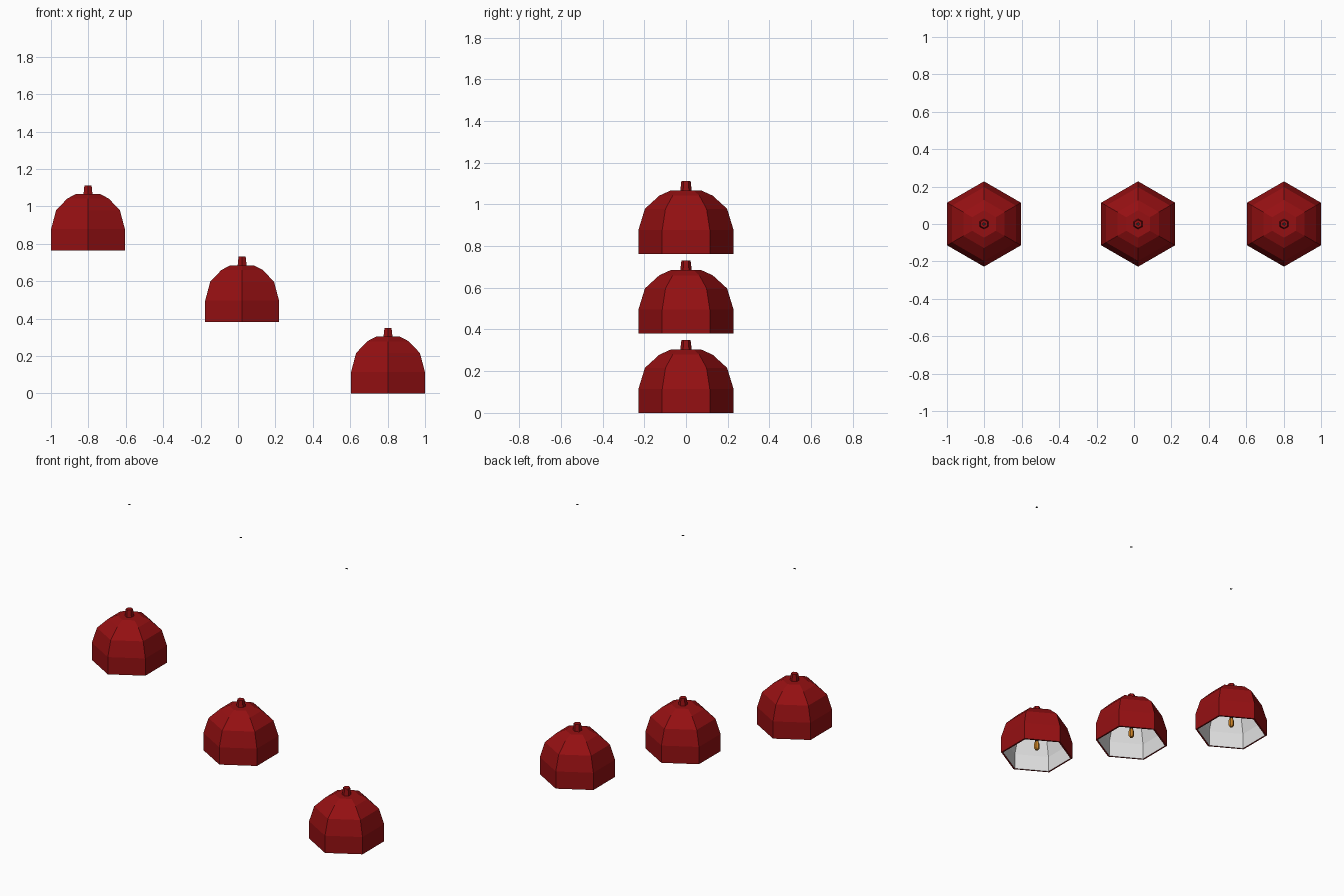
import bpy, bmesh
from math import sin, cos, pi

cube = bpy.data.objects.get("Cube")
if cube:
    bpy.data.objects.remove(cube, do_unlink=True)


def material(name, rgb):
    m = bpy.data.materials.new(name)
    m.use_nodes = True
    m.diffuse_color = (*rgb, 1)
    m.node_tree.nodes["Principled BSDF"].inputs["Base Color"].default_value = (*rgb, 1)
    return m


RED = material("deep red", (0.30, 0.005, 0.006))
WHITE = material("white lining", (0.75, 0.75, 0.75))
AMBER = material("amber bulb", (0.60, 0.23, 0.02))
DARK = material("dark fitting", (0.02, 0.02, 0.02))

SIDES = 6
CEILING = 1.81


def loft(name, profile, mats, x, z, cap_start=True, lining_from=None):
    """Stack six-sided rings from (radius, height) pairs and close the ends."""
    bm = bmesh.new()
    rings = []
    for r, h in profile:
        rings.append([bm.verts.new((r * cos(pi / 2 + k * 2 * pi / SIDES),
                                    r * sin(pi / 2 + k * 2 * pi / SIDES), h))
                      for k in range(SIDES)])
    for i, (a, b) in enumerate(zip(rings, rings[1:])):
        for k in range(SIDES):
            n = (k + 1) % SIDES
            f = bm.faces.new((a[k], a[n], b[n], b[k]))
            f.material_index = int(lining_from is not None and i >= lining_from)
    end = bm.faces.new(rings[-1])
    end.material_index = len(mats) - 1
    if cap_start and len(rings) > 1:
        bm.faces.new(rings[0][::-1])
    if len(rings) > 1:
        bmesh.ops.recalc_face_normals(bm, faces=bm.faces)
    mesh = bpy.data.meshes.new(name)
    bm.to_mesh(mesh)
    bm.free()
    for m in mats:
        mesh.materials.append(m)
    obj = bpy.data.objects.new(name, mesh)
    obj.location = (x, 0, z)
    bpy.context.collection.objects.link(obj)
    return obj


# Dome outline from the crown down to the rim, then back up inside
dome = [(0.073, 0.304), (0.128, 0.279), (0.197, 0.216), (0.228, 0.115), (0.228, 0)]
lining = [(r - 0.012, max(h - 0.010, 0)) for r, h in reversed(dome)]

for side, x, z in (("right", -0.802, 0.763), ("middle", 0.022, 0.381), ("left", 0.802, 0)):
    # Shade with red outside and rim, white inside
    loft(side + "_shade", dome + lining, (RED, WHITE), x, z, lining_from=len(dome))
    # Tapered knob on the crown
    loft(side + "_knob", [(0.028, 0.300), (0.022, 0.350)], (RED,), x, z)
    # Socket and bulb hanging inside
    loft(side + "_socket", [(0.012, 0.096), (0.012, 0.296)], (DARK,), x, z)
    loft(side + "_bulb", [(0.010, 0.040), (0.018, 0.052), (0.018, 0.082), (0.012, 0.098)],
         (AMBER,), x, z)
    # Tiny flat ceiling contact
    loft(side + "_ceiling_disc", [(0.009, 0)], (DARK,), x, CEILING)
